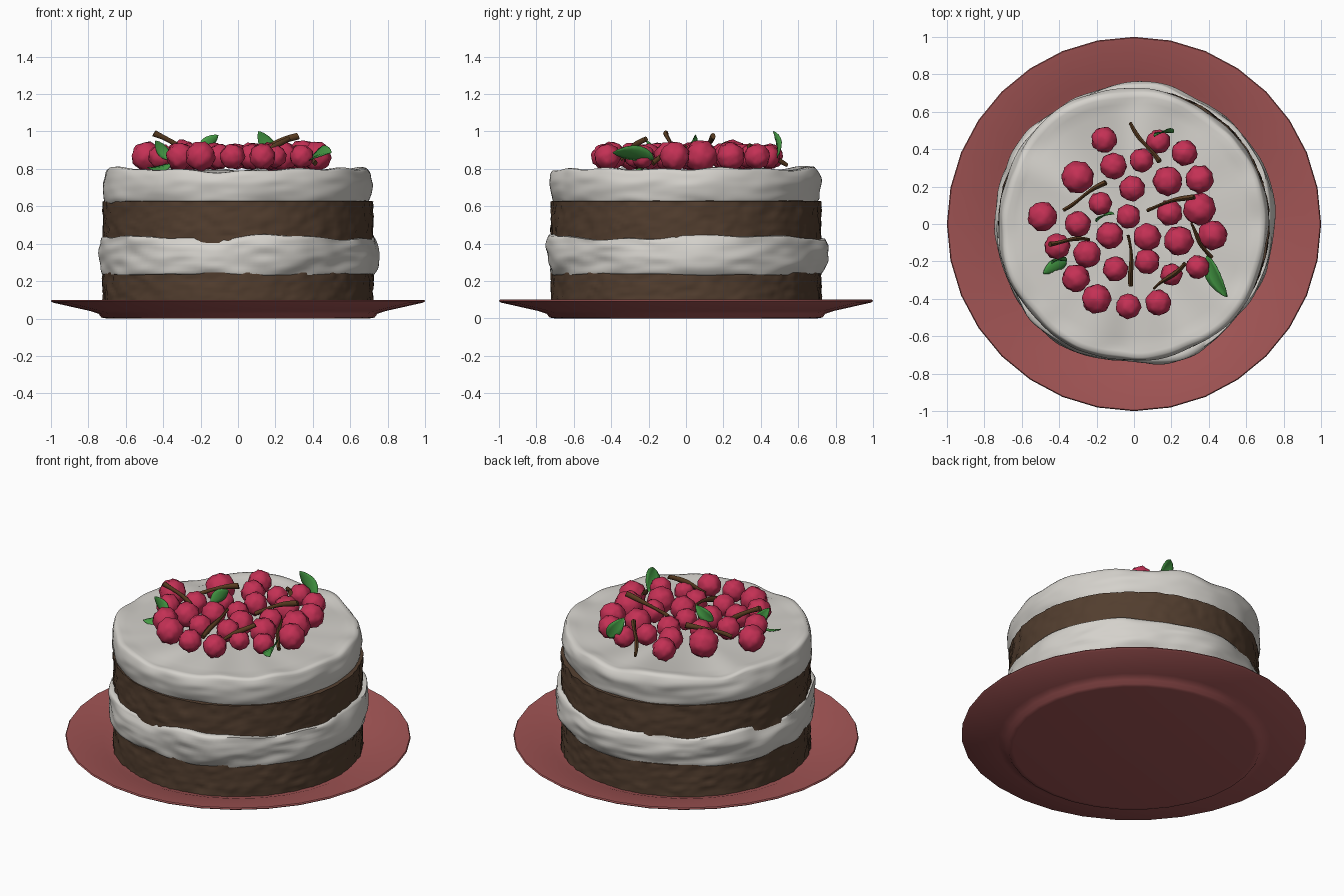
import bpy, bmesh
from math import sin, cos, pi, exp, sqrt
from mathutils import Vector, noise

if "Cube" in bpy.data.objects:
    bpy.data.objects.remove(bpy.data.objects["Cube"])


def material(name, rgb):
    m = bpy.data.materials.new(name)
    m.diffuse_color = (*rgb, 1)
    m.use_nodes = True
    m.node_tree.nodes["Principled BSDF"].inputs["Base Color"].default_value = m.diffuse_color
    return m


RED = material("plate_red", (0.36, 0.09, 0.09))
SPONGE = material("chocolate", (0.085, 0.048, 0.028))
CREAM = material("cream", (0.66, 0.64, 0.60))
BERRY = material("berry_red", (0.55, 0.03, 0.09))
TWIG = material("twig_brown", (0.10, 0.045, 0.015))
LEAF = material("leaf_green", (0.06, 0.33, 0.06))


def finish(bm, name, mat, angle=0.8):
    me = bpy.data.meshes.new(name)
    bm.to_mesh(me)
    bm.free()
    ob = bpy.data.objects.new(name, me)
    bpy.context.collection.objects.link(ob)
    me.materials.append(mat)
    bpy.ops.object.select_all(action='DESELECT')
    ob.select_set(True)
    bpy.context.view_layer.objects.active = ob
    bpy.ops.object.shade_smooth_by_angle(angle=angle)
    return ob


def skin(name, rings, mat, angle=0.8):
    """Closed body through a stack of equal rings, capped at both ends."""
    bm = bmesh.new()
    vs = [[bm.verts.new(p) for p in ring] for ring in rings]
    n = len(vs[0])
    for a, b in zip(vs, vs[1:]):
        for i in range(n):
            bm.faces.new((a[i], a[(i + 1) % n], b[(i + 1) % n], b[i]))
    bm.faces.new(vs[0][::-1])
    bm.faces.new(vs[-1])
    bmesh.ops.recalc_face_normals(bm, faces=bm.faces)
    return finish(bm, name, mat, angle)


def lathe(profile, n, warp=lambda r, z, a: (r, z), centre=(0, 0)):
    rings = []
    for r, z in profile:
        ring = []
        for i in range(n):
            a = 2 * pi * i / n
            rr, zz = warp(r, z, a)
            ring.append((centre[0] + rr * cos(a), centre[1] + rr * sin(a), zz))
        rings.append(ring)
    return rings


# Plate
plate = [(0.02, 0), (0.70, 0), (0.73, 0.005), (0.745, 0.025), (0.79, 0.04), (0.99, 0.085),
         (1.0, 0.093), (0.995, 0.1), (0.97, 0.097), (0.78, 0.06), (0.74, 0.045), (0.70, 0.04), (0.02, 0.04)]
skin("plate", lathe(plate, 32), RED)


# Chocolate sponges with a crumbly side
def sponge(name, z0, z1):
    r, steps = 0.722, 14
    prof = [(0.02, z0), (r - 0.03, z0)]
    prof += [(r, z0 + 0.004 + (z1 - z0 - 0.008) * k / steps) for k in range(steps + 1)]
    prof += [(r - 0.03, z1), (0.02, z1)]

    def warp(rad, z, a):
        if rad > 0.5:
            p = Vector((cos(a), sin(a), z * 1.4))
            rad += 0.008 * noise.noise(p * 22) + 0.006 * noise.noise(p * 9)
        return rad, z
    skin(name, lathe(prof, 180, warp), SPONGE)


sponge("lower_sponge", 0.04, 0.25)
sponge("upper_sponge", 0.40, 0.63)


# Cream layers with an uneven, spread side
def cream(name, r, z0, z1, bulge, seed, centre, edge):
    steps = 14
    prof = [(0.02, z0), (0.60, z0), (r - 0.02, z0)]
    for k in range(steps + 1):
        t = k / steps
        inset = 0.015 * (1 - t) ** 6 + edge * t ** 7
        prof.append((r - inset, z0 + 0.008 + (z1 - z0 - 0.010) * t))
    prof += [(r - edge - 0.025, z1), (r - edge - 0.06, z1 - 0.006), (0.60, z1 - 0.01), (0.02, z1 - 0.01)]

    def warp(rad, z, a):
        if rad > 0.61:
            t = (z - z0) / (z1 - z0)
            p = Vector((cos(a) * 2.2, sin(a) * 2.2, z * 9 + seed))
            wide = noise.noise(Vector((cos(a) * 1.8, sin(a) * 1.8, seed)))
            rad += bulge * (wide * (0.3 + t) + 0.7 * noise.noise(p) + 0.3 * noise.noise(p * 2.5))
            wave = noise.noise(Vector((cos(a) * 3, sin(a) * 3, seed + 7)))
            z += wave * (0.030 * t * t - 0.010 * (1 - t))
        return rad, z
    skin(name, lathe(prof, 160, warp, centre), CREAM, 1.2)


cream("lower_cream", 0.748, 0.235, 0.435, 0.035, 3.3, (0, 0), 0.012)
cream("upper_cream", 0.722, 0.615, 0.802, 0.022, 11.7, (-0.008, -0.005), 0.02)


# Berries: x, y, radius
berries = [
    (-.16, .45, .07), (.13, .44, .065), (.27, .38, .07), (-.11, .31, .072), (.04, .34, .065),
    (-.30, .25, .088), (.18, .23, .08), (.35, .24, .076), (-.01, .19, .07), (-.18, .11, .063),
    (-.03, .04, .066), (-.49, .04, .08), (-.30, 0, .07), (.19, .06, .07), (.35, .08, .088),
    (.42, -.06, .08), (-.41, -.12, .07), (-.25, -.16, .075), (-.13, -.06, .073), (.07, -.07, .075),
    (.24, -.09, .08), (.07, -.20, .069), (-.10, -.24, .068), (.20, -.27, .06), (.34, -.23, .064),
    (-.31, -.29, .075), (-.20, -.40, .08), (-.03, -.44, .068), (.13, -.42, .07)]
LUMPS = 24
lumps = []
for k in range(LUMPS):
    h = 1 - 2 * (k + 0.5) / LUMPS
    lumps.append(Vector((sqrt(1 - h * h) * cos(2.4 * k), sqrt(1 - h * h) * sin(2.4 * k), h)))
for j, (x, y, r) in enumerate(berries):
    bm = bmesh.new()
    bmesh.ops.create_icosphere(bm, subdivisions=4 if r > 1 else 3, radius=1)
    turn = j * 1.7
    for v in bm.verts:
        d = v.co.normalized()
        bump = exp(-9 * (1 - max(d.dot(l) for l in lumps)))
        q = d * r * (0.80 + 0.24 * bump)
        q = Vector((q.x, q.y * cos(turn) - q.z * sin(turn), q.y * sin(turn) + q.z * cos(turn)))
        q = Vector((q.x * cos(turn) - q.y * sin(turn), q.x * sin(turn) + q.y * cos(turn), q.z))
        v.co = q + Vector((x, y, 0.866 + 0.1 * (r - 0.07)))
    finish(bm, f"berry_{j + 1}", BERRY, 1.0)

# Chocolate twigs: start and end points
twigs = [((-.02, .54, .82), (.13, .33, .92)), ((-.38, .08, .86), (-.15, .22, .93)),
         ((.07, .08, .87), (.32, .15, .975)), ((-.03, -.06, .92), (-.01, -.33, .85)),
         ((.11, -.35, .85), (.27, -.21, .96)), ((.30, 0, .92), (.41, -.18, .83)),
         ((-.24, -.08, .86), (-.45, -.10, .99))]
for j, (a, b) in enumerate(twigs):
    a, b = Vector(a), Vector(b)
    d = (b - a).normalized()
    side = d.cross(Vector((0, 0, 1))).normalized()
    up = side.cross(d)
    rings = []
    for k in range(9):
        t = k / 8
        c = a.lerp(b, t) + side * 0.008 * sin(5 * t + j) + up * 0.012 * sin(pi * t)
        w = 0.008 + 0.005 * t + 0.002 * sin(7 * t + j)
        rings.append([c + (side * cos(i * pi / 4) + up * 1.3 * sin(i * pi / 4)) * w for i in range(8)])
    skin(f"twig_{j + 1}", rings, TWIG)

# Leaves: base, tip, direction across the blade, width
leaves = [((.39, -.17, .85), (.50, -.39, .885), (.7, .2, .7), .11),
          ((.21, .485, .86), (.11, .465, 1.0), (.8, .25, .5), .085),
          ((-.36, -.20, .83), (-.485, -.265, .81), (-.4, .8, .35), .075),
          ((-.20, .01, .89), (-.105, .05, .98), (.6, .3, -.6), .075),
          ((-.36, -.20, .85), (-.44, -.215, .95), (.6, .2, .6), .065)]
for j, (a, b, w, width) in enumerate(leaves):
    a, b, w = Vector(a), Vector(b), Vector(w)
    d = (b - a).normalized()
    w = (w - d * w.dot(d)).normalized()
    nrm = d.cross(w)
    bm = bmesh.new()
    rows = []
    for k in range(13):
        t = k / 12
        half = width / 2 * (0.06 + 0.94 * sin(pi * t ** 0.85) ** 0.8 if 0 < t < 1 else 0.04)
        c = a.lerp(b, t) + nrm * 0.012 * sin(pi * t)
        rows.append([bm.verts.new(c + w * half * s + nrm * (0.25 * half * abs(s) + 0.002 * (k % 2)))
                     for s in (-1, -0.5, 0, 0.5, 1)])
    for p, q in zip(rows, rows[1:]):
        for i in range(4):
            bm.faces.new((p[i], p[i + 1], q[i + 1], q[i]))
    ob = finish(bm, f"leaf_{j + 1}", LEAF)
    thick = ob.modifiers.new("thickness", 'SOLIDIFY')
    thick.thickness = 0.003
